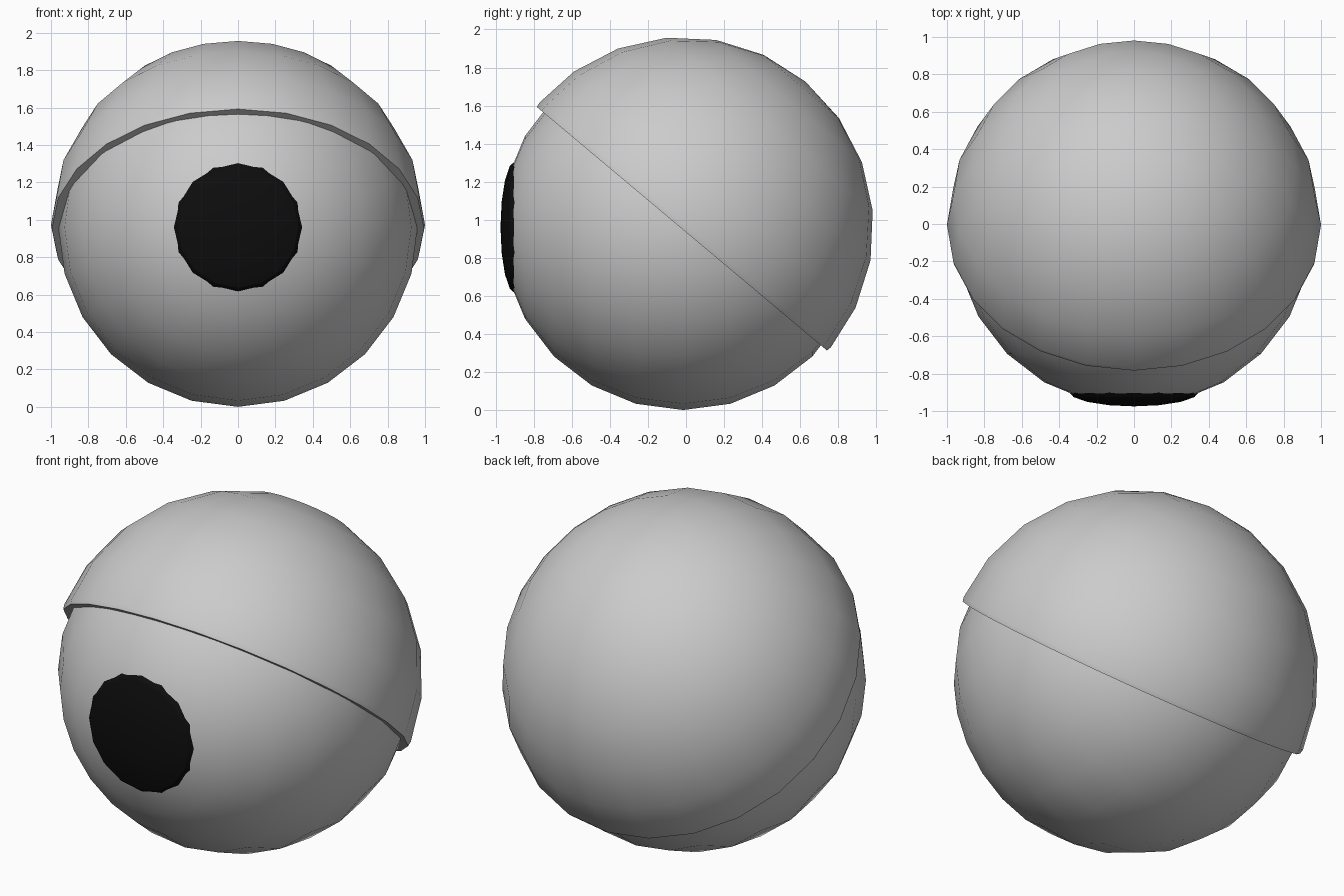
import bpy, bmesh
from math import radians, sin, cos, pi
from mathutils import Matrix

if "Cube" in bpy.data.objects:
    bpy.data.objects.remove(bpy.data.objects["Cube"])

CENTRE = (0, -0.015, 0.96)


def smooth(obj, angle=30):
    bpy.ops.object.select_all(action='DESELECT')
    obj.select_set(True)
    bpy.context.view_layer.objects.active = obj
    bpy.ops.object.shade_smooth_by_angle(angle=radians(angle))


def ellipsoid(name, segments, rings, scale, location):
    # Sphere whose pole points to the front
    bpy.ops.mesh.primitive_uv_sphere_add(segments=segments, ring_count=rings, radius=1)
    obj = bpy.context.object
    obj.name = name
    obj.data.transform(Matrix.Translation(location) @ Matrix.Diagonal((*scale, 1))
                       @ Matrix.Rotation(pi / 2, 4, 'X'))
    return obj


def lathe(name, profile, steps):
    # Spin a (radius, height) profile around z
    bm = bmesh.new()
    verts = [bm.verts.new((r, 0, h)) for r, h in profile]
    edges = [bm.edges.new(pair) for pair in zip(verts, verts[1:])]
    bmesh.ops.spin(bm, geom=verts + edges, axis=(0, 0, 1), cent=(0, 0, 0),
                   angle=2 * pi, steps=steps)
    bmesh.ops.remove_doubles(bm, verts=bm.verts, dist=0.0005)
    bmesh.ops.recalc_face_normals(bm, faces=bm.faces)
    mesh = bpy.data.meshes.new(name)
    bm.to_mesh(mesh)
    bm.free()
    obj = bpy.data.objects.new(name, mesh)
    bpy.context.collection.objects.link(obj)
    return obj


# Eyeball
eyeball = ellipsoid("eyeball", 24, 12, (0.96, 0.96, 0.96), CENTRE)
smooth(eyeball)

# Domed black pupil
pupil = ellipsoid("pupil", 16, 8, (0.35, 0.08, 0.35), (0, -0.895, 0.96))
smooth(pupil)
black = bpy.data.materials.new("black")
black.diffuse_color = (0.004, 0.004, 0.004, 1)
black.use_nodes = True
black.node_tree.nodes["Principled BSDF"].inputs["Base Color"].default_value = black.diffuse_color
pupil.data.materials.append(black)

# Eyelid: half dome with a thin rim, tilted back
dome = [(cos(radians(a)), sin(radians(a))) for a in range(15, 90, 15)]
profile = [(0.94, -0.01), (0.995, -0.01), (1.0, 0.016)] + dome + [(0, 1)]
eyelid = lathe("eyelid", profile, 24)
eyelid.data.transform(Matrix.Translation(CENTRE) @ Matrix.Rotation(radians(-40), 4, 'X'))
smooth(eyelid)
